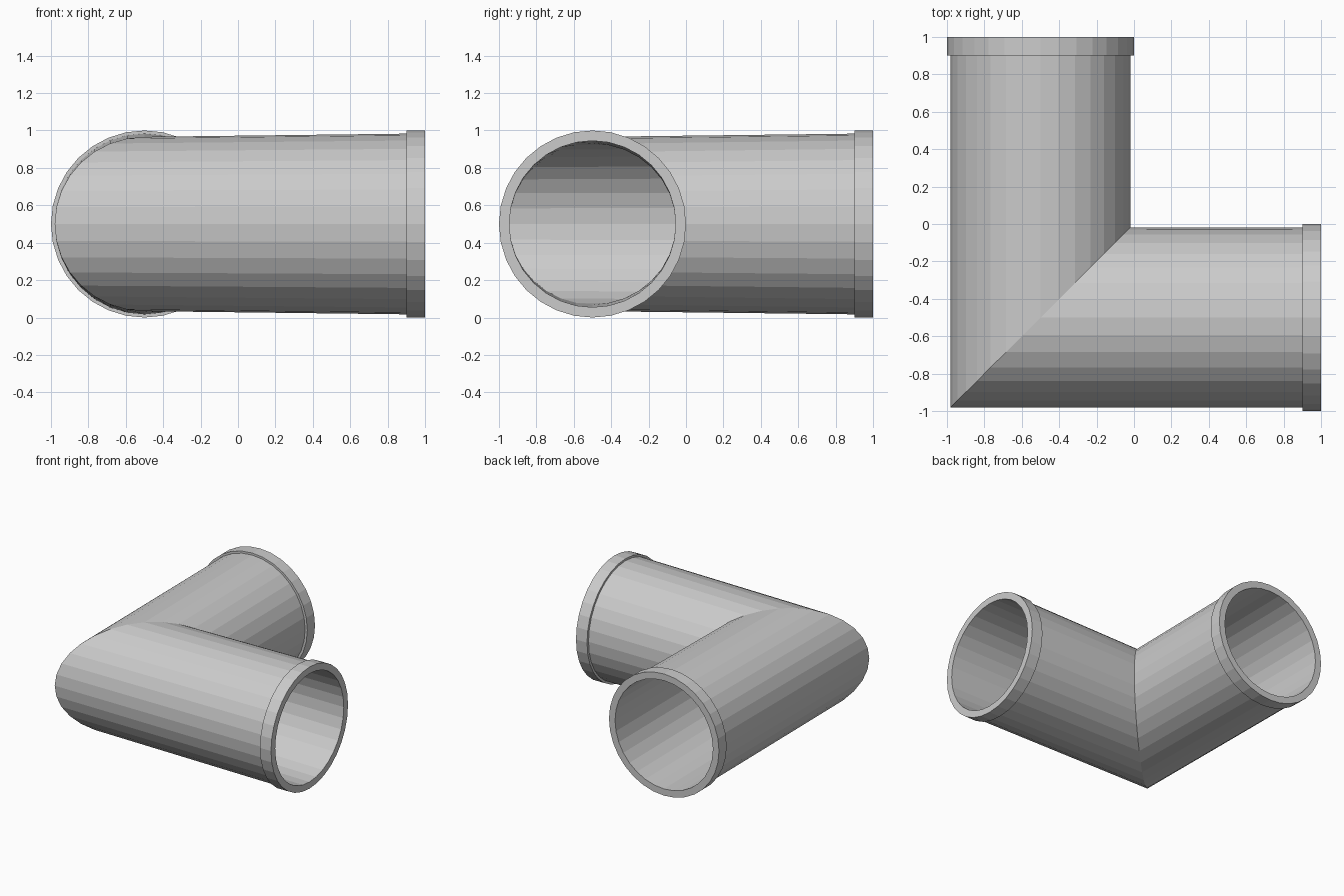
import bpy, bmesh
from math import sin, cos, tau

if "Cube" in bpy.data.objects:
    bpy.data.objects.remove(bpy.data.objects["Cube"], do_unlink=True)

SIDES = 32
AXIS = 0.5        # offset of both pipe axes from the centre
END = 1.0         # open ends
STEP = 0.9        # where the collars begin

grey = bpy.data.materials.new("plain grey")
grey.use_nodes = True
grey.diffuse_color = (0.6, 0.6, 0.6, 1)
grey.node_tree.nodes["Principled BSDF"].inputs["Base Color"].default_value = (0.6, 0.6, 0.6, 1)


def ring(bm, leg, along, wide, tall):
    """One cross-section: leg 'x' or 'y' cuts square, 'mitre' cuts on the diagonal."""
    verts = []
    for i in range(SIDES):
        a = tau * i / SIDES
        side, z = -AXIS + wide * cos(a), AXIS + tall * sin(a)
        spot = {"x": (along, side, z), "y": (side, along, z), "mitre": (side, side, z)}[leg]
        verts.append(bm.verts.new(spot))
    return verts


# Closed wall section: outer skin with collars, then the bore back to the start
stations = [
    ("x", END, 0.5, 0.5),
    ("x", STEP, 0.5, 0.5),
    ("x", STEP, 0.48, 0.483),
    ("mitre", 0, 0.48, 0.466),
    ("y", STEP, 0.48, 0.483),
    ("y", STEP, 0.5, 0.5),
    ("y", END, 0.5, 0.5),
    ("y", END, 0.445, 0.445),
    ("mitre", 0, 0.445, 0.43),
    ("x", END, 0.445, 0.445),
]

bm = bmesh.new()
rings = [ring(bm, *s) for s in stations]
for k, lower in enumerate(rings):
    upper = rings[(k + 1) % len(rings)]
    for i in range(SIDES):
        j = (i + 1) % SIDES
        bm.faces.new((lower[i], lower[j], upper[j], upper[i]))
bmesh.ops.recalc_face_normals(bm, faces=bm.faces)

mesh = bpy.data.meshes.new("elbow_pipe")
bm.to_mesh(mesh)
bm.free()
mesh.materials.append(grey)
pipe = bpy.data.objects.new("elbow_pipe", mesh)
bpy.context.collection.objects.link(pipe)
